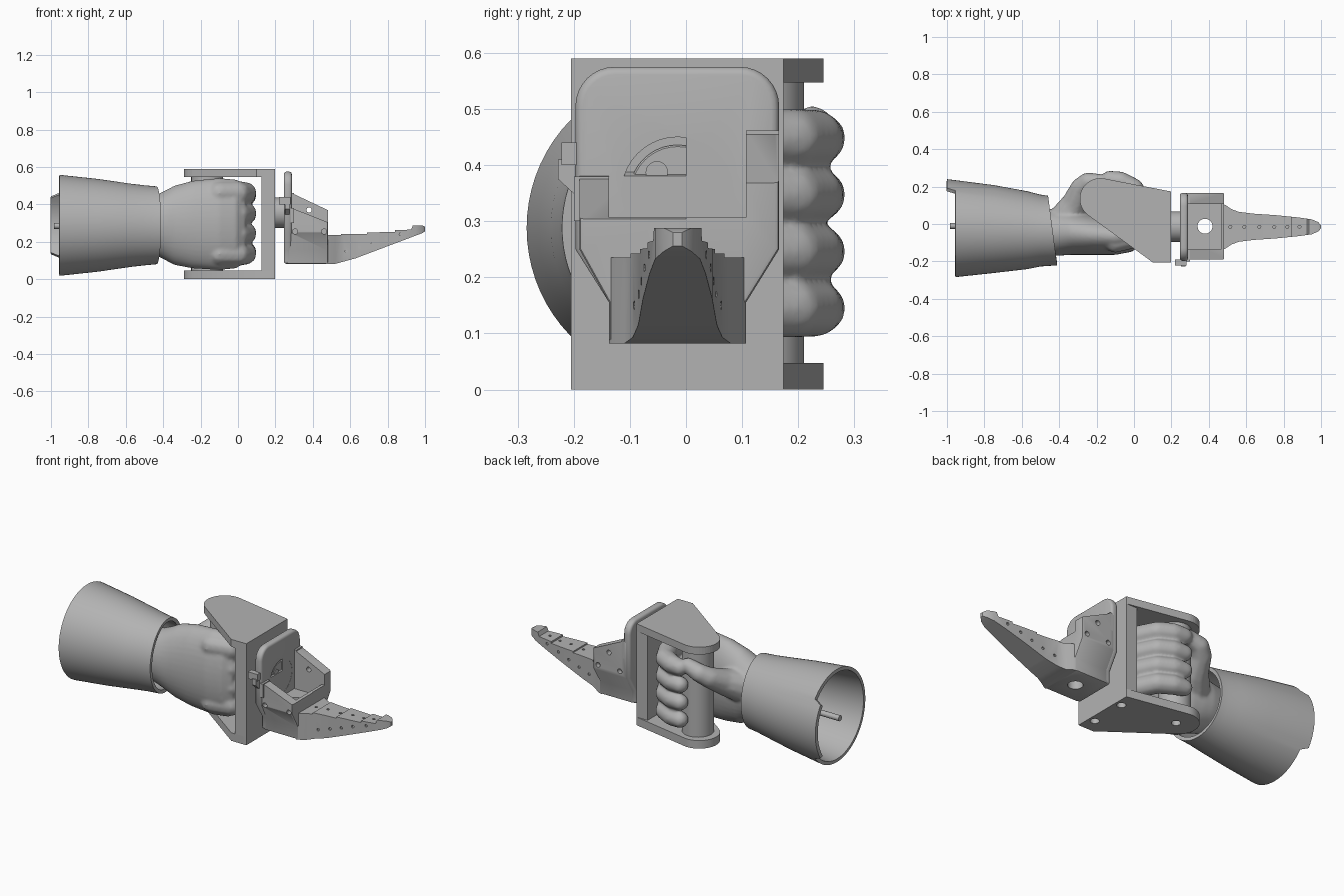
import bpy, bmesh, math
from mathutils import Vector, Matrix

if "Cube" in bpy.data.objects:
    bpy.data.objects.remove(bpy.data.objects["Cube"])

grey = bpy.data.materials.new("plain_grey")
grey.use_nodes = True
grey.diffuse_color = (0.45, 0.45, 0.45, 1)
grey.node_tree.nodes["Principled BSDF"].inputs["Base Color"].default_value = (0.45, 0.45, 0.45, 1)


def finish(name, bm):
    bmesh.ops.recalc_face_normals(bm, faces=bm.faces)
    mesh = bpy.data.meshes.new(name)
    bm.to_mesh(mesh)
    bm.free()
    mesh.materials.append(grey)
    obj = bpy.data.objects.new(name, mesh)
    bpy.context.collection.objects.link(obj)
    return obj


def bake(obj):
    dg = bpy.context.evaluated_depsgraph_get()
    obj.data = bpy.data.meshes.new_from_object(obj.evaluated_get(dg))
    obj.modifiers.clear()
    return obj


def boolean(obj, tool, operation="DIFFERENCE"):
    mod = obj.modifiers.new("cut", "BOOLEAN")
    mod.object, mod.operation, mod.solver = tool, operation, "EXACT"
    bake(obj)
    bpy.data.objects.remove(tool)
    return obj


def bevel(obj, width, segments=3):
    mod = obj.modifiers.new("bevel", "BEVEL")
    mod.width, mod.segments, mod.limit_method = width, segments, "ANGLE"
    mod.angle_limit = math.radians(40)
    return bake(obj)


def smooth(obj, angle=40):
    bpy.ops.object.select_all(action="DESELECT")
    obj.select_set(True)
    bpy.context.view_layer.objects.active = obj
    bpy.ops.object.shade_smooth_by_angle(angle=math.radians(angle))


def prism(name, pts, axis, a, b):
    """Extrude a flat outline along one axis from a to b."""
    place = {"x": lambda p, t: (t, p[0], p[1]), "y": lambda p, t: (p[0], t, p[1]),
             "z": lambda p, t: (p[0], p[1], t)}[axis]
    bm = bmesh.new()
    low = [bm.verts.new(place(p, a)) for p in pts]
    high = [bm.verts.new(place(p, b)) for p in pts]
    bm.faces.new(low)
    bm.faces.new(high)
    for i in range(len(pts)):
        j = (i + 1) % len(pts)
        bm.faces.new((low[i], low[j], high[j], high[i]))
    return finish(name, bm)


def box(name, x, y, z):
    return prism(name, [(x[0], y[0]), (x[1], y[0]), (x[1], y[1]), (x[0], y[1])], "z", *z)


def arc(cx, cy, r, start, end, n=12):
    return [(cx + r * math.cos(math.radians(start + (end - start) * i / n)),
             cy + r * math.sin(math.radians(start + (end - start) * i / n))) for i in range(n + 1)]


def disc(cx, cy, r, n=32):
    return arc(cx, cy, r, 0, 360, n)[:-1]


def loft(bm, rings, n, cap):
    """Skin elliptical rings given as (x, y, z, radius_y, radius_z)."""
    loops = []
    for x, y, z, ry, rz in rings:
        loops.append([bm.verts.new((x, y + ry * math.cos(t), z + rz * math.sin(t)))
                      for t in (math.tau * i / n for i in range(n))])
    for p, q in zip(loops, loops[1:]):
        for i in range(n):
            bm.faces.new((p[i], p[(i + 1) % n], q[(i + 1) % n], q[i]))
    if cap:
        bm.faces.new(loops[0])
        bm.faces.new(loops[-1])
    return loops


# Sleeve: tapered shell with a slanted wrist rim and a tab on the back of the open end
bm = bmesh.new()
loops = loft(bm, [(-0.955, -0.022, 0.288, 0.262, 0.27), (-0.75, -0.027, 0.288, 0.235, 0.248),
                  (-0.57, -0.033, 0.288, 0.208, 0.222), (-0.5, -0.035, 0.288, 0.192, 0.214),
                  (-0.435, -0.035, 0.288, 0.186, 0.208)], 72, False)
for v in loops[0]:
    if v.co.y > 0.19:
        v.co.x = -1.0
for v in loops[-1]:
    v.co.x -= 0.13 * (v.co.y + 0.035)
sleeve = finish("sleeve", bm)
mod = sleeve.modifiers.new("wall", "SOLIDIFY")
mod.thickness, mod.offset = 0.02, -1
smooth(bake(sleeve))
smooth(prism("sleeve_peg", disc(-0.01, 0.285, 0.016, 20), "x", -0.985, -0.55))

# Fist: palm, four curled fingers and a thumb fused into one skin
bm = bmesh.new()
loft(bm, [(-0.6, -0.045, 0.288, 0.1, 0.13), (-0.47, -0.045, 0.288, 0.125, 0.15),
          (-0.41, -0.045, 0.288, 0.125, 0.175), (-0.34, -0.045, 0.288, 0.12, 0.212),
          (-0.24, -0.055, 0.292, 0.11, 0.235), (-0.1, -0.065, 0.295, 0.1, 0.246),
          (-0.01, -0.06, 0.295, 0.088, 0.238), (0.04, -0.05, 0.295, 0.06, 0.2)], 40, True)


def digit(points):
    """Chain of overlapping balls through (x, y, z, radius) points."""
    for p, q in zip(points, points[1:]):
        for i in range(9):
            x, y, z, r = Vector(p).lerp(Vector(q), i / 8)
            bmesh.ops.create_icosphere(bm, subdivisions=2, radius=r,
                                       matrix=Matrix.Translation((x, y, z)))


for i in range(4):
    k, t = 0.46 - 0.108 * i, 0.448 - 0.101 * i
    digit([(-0.1, -0.09, k, 0.065), (0.0, -0.065, k, 0.066), (0.04, 0.0, k, 0.06),
           (0.045, 0.1, t, 0.055), (0.0, 0.19, t, 0.054), (-0.07, 0.228, t, 0.053),
           (-0.13, 0.24, t, 0.046)])
digit([(-0.39, -0.01, 0.31, 0.1), (-0.32, 0.1, 0.36, 0.075), (-0.285, 0.19, 0.41, 0.058),
       (-0.245, 0.225, 0.44, 0.052), (-0.17, 0.225, 0.465, 0.042)])
fist = finish("fist", bm)
mod = fist.modifiers.new("skin", "REMESH")
mod.mode, mod.voxel_size = "VOXEL", 0.009
mod = fist.modifiers.new("relax", "SMOOTH")
mod.factor, mod.iterations = 0.5, 6
smooth(bake(fist), 180)

# Grip bracket: handle bar, two arms and an end plate
smooth(prism("handle_bar", disc(-0.165, 0.125, 0.085, 40), "z", 0.04, 0.55))
arm = [(0.197, -0.205), (0.1, -0.205)] + arc(-0.18, 0.135, 0.11, 234, 78, 20) + [(0.197, 0.174)]
prism("upper_arm", arm, "z", 0.547, 0.59)
lower = prism("lower_arm", arm, "z", 0, 0.047)
for x, y in ((0.16, -0.12), (0.16, 0.09), (-0.17, 0.13)):
    boolean(lower, prism("cutter", disc(x, y, 0.024, 20), "z", -0.02, 0.03))
smooth(lower)
box("end_plate", (0.125, 0.197), (-0.205, 0.174), (0.047, 0.547))
smooth(prism("neck", disc(-0.015, 0.355, 0.082), "x", 0.19, 0.262))

# Round-topped back plate with a round recess and bolts
base = [(-0.137, 0.082), (0.107, 0.082), (0.107, 0.155), (0.166, 0.25)]
plate = prism("back_plate", base + arc(0.096, 0.505, 0.07, 0, 90, 8)
              + arc(-0.127, 0.505, 0.07, 90, 180, 8) + [(-0.197, 0.25), (-0.137, 0.155)],
              "x", 0.245, 0.288)
bevel(plate, 0.014)
boolean(plate, prism("cutter", disc(-0.015, 0.35, 0.1, 40), "x", 0.268, 0.35))
smooth(plate)
smooth(bevel(prism("recess_disc", disc(-0.015, 0.35, 0.086, 40), "x", 0.26, 0.279), 0.003, 1))
for dy in (-0.037, 0.037):
    for dz in (-0.037, 0.037):
        smooth(prism("bolt", disc(dy - 0.015, 0.35 + dz, 0.02, 20), "x", 0.27, 0.284))
smooth(prism("centre_stud", disc(-0.015, 0.345, 0.021, 6), "x", 0.27, 0.284))

# Cradle: open box with a low front wall and sloping side walls
cradle = prism("cradle", base + [(0.166, 0.462), (-0.19, 0.462), (-0.19, 0.25), (-0.137, 0.155)],
               "x", 0.262, 0.482)
bevel(cradle, 0.008, 2)
cuts = [box("cutter", (0.287, 0.465), (-0.137, 0.107), (0.235, 0.7)),
        box("cutter", (0.287, 0.6), (-0.137, 0.107), (0.307, 0.7)),
        prism("cutter", [(0.25, 0.395), (0.5, 0.297), (0.5, 0.7), (0.25, 0.7)], "y", -0.4, 0),
        prism("cutter", [(0.25, 0.478), (0.5, 0.36), (0.5, 0.7), (0.25, 0.7)], "y", 0, 0.4),
        prism("cutter", disc(0.38, -0.012, 0.04), "z", 0, 0.4)]
for x, z, y0, y1 in ((0.305, 0.255, -0.3, -0.16), (0.46, 0.255, -0.3, -0.16),
                     (0.38, 0.37, 0, 0.3), (0.31, 0.28, 0.14, 0.3), (0.45, 0.28, 0.14, 0.3)):
    cuts.append(prism("cutter", disc(x, z, 0.014, 16), "y", y0, y1))
for tool in cuts:
    boolean(cradle, tool)
smooth(cradle, 30)

# Side latch on the right edge of the plate
box("latch_block", (0.22, 0.28), (-0.222, -0.19), (0.4, 0.44))
prism("latch_hook", [(-0.228, 0.375), (-0.228, 0.41), (-0.19, 0.41), (-0.19, 0.34)], "x", 0.25, 0.275)
box("latch_rib", (0.28, 0.3), (-0.2, -0.137), (0.3, 0.38))
box("guide_rib", (0.28, 0.3), (0.107, 0.166), (0.36, 0.462))

# Toe: stepped side profile trimmed by a tapering plan outline
side = [(0.47, 0.082), (0.52, 0.082), (0.63, 0.112), (0.985, 0.246), (1.0, 0.256), (1.0, 0.28),
        (0.985, 0.288), (0.935, 0.288), (0.925, 0.265), (0.84, 0.262), (0.84, 0.252), (0.69, 0.25),
        (0.69, 0.242), (0.55, 0.242), (0.55, 0.235), (0.47, 0.235)]
half = [(0.47, 0.122), (0.49, 0.116), (0.52, 0.095), (0.56, 0.08), (0.64, 0.07), (0.76, 0.062),
        (0.88, 0.05), (0.95, 0.04), (0.985, 0.025), (1.0, 0.008)]
plan = [(x, -0.015 - w) for x, w in half] + [(x, -0.015 + w) for x, w in reversed(half)]
toe = prism("toe", side, "y", -0.3, 0.3)
boolean(toe, prism("cutter", plan, "z", 0, 0.5), "INTERSECT")
for x in (0.515, 0.59, 0.67, 0.75, 0.82, 0.885):
    boolean(toe, prism("cutter", disc(x, -0.015, 0.008, 10), "z", 0.225, 0.4))
for x, z, w in ((0.58, 0.15, 0.07), (0.65, 0.17, 0.062), (0.72, 0.193, 0.057),
                (0.79, 0.217, 0.052), (0.87, 0.24, 0.043)):
    for s in (-1, 1):
        ends = sorted((-0.015 + s * w, -0.015 + s * 0.2))
        boolean(toe, prism("cutter", disc(x, z, 0.008, 10), "y", *ends))
smooth(toe, 30)
